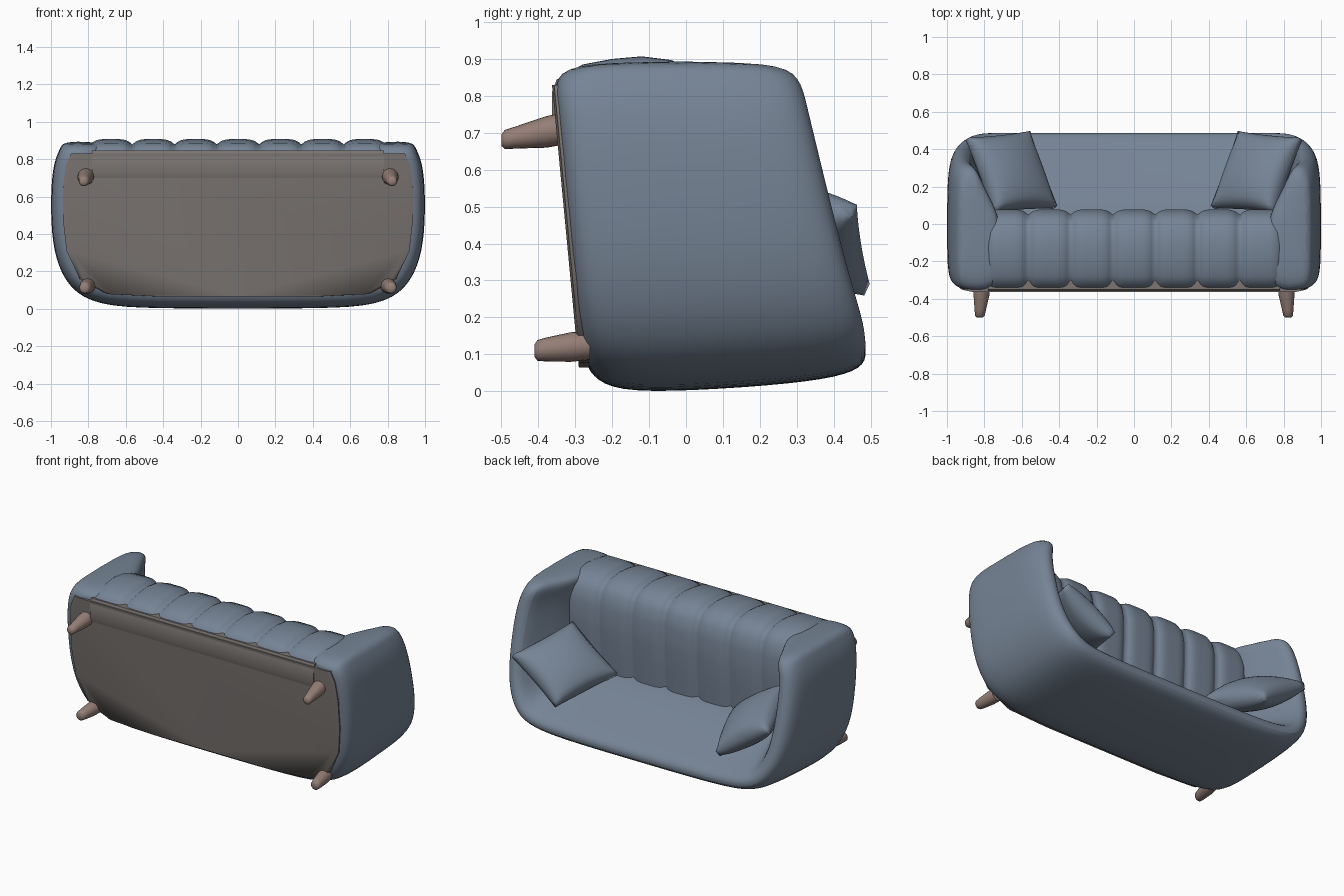
import bpy, bmesh, math
from mathutils import Vector

if "Cube" in bpy.data.objects:
    bpy.data.objects.remove(bpy.data.objects["Cube"])

# The sofa lies on its back: its "up" is +y and its "front" is +z.

def material(name, rgb):
    m = bpy.data.materials.new(name)
    m.diffuse_color = (*rgb, 1)
    m.use_nodes = True
    m.node_tree.nodes["Principled BSDF"].inputs["Base Color"].default_value = m.diffuse_color
    return m

FABRIC = material("fabric", (0.18, 0.23, 0.30))
LINING = material("lining", (0.20, 0.18, 0.17))
WOOD = material("wood", (0.30, 0.21, 0.18))

def loft(name, rings, mat, subsurf=0, angle=60):
    """Skin closed rings of equal length and cap both ends."""
    bm = bmesh.new()
    vs = [[bm.verts.new(p) for p in r] for r in rings]
    n = len(rings[0])
    for a, b in zip(vs, vs[1:]):
        for i in range(n):
            j = (i + 1) % n
            bm.faces.new((a[i], a[j], b[j], b[i]))
    bm.faces.new(vs[0])
    bm.faces.new(vs[-1])
    bmesh.ops.recalc_face_normals(bm, faces=bm.faces)
    me = bpy.data.meshes.new(name)
    bm.to_mesh(me)
    bm.free()
    ob = bpy.data.objects.new(name, me)
    bpy.context.collection.objects.link(ob)
    me.materials.append(mat)
    if subsurf:
        mod = ob.modifiers.new("smooth", 'SUBSURF')
        mod.levels = mod.render_levels = subsurf
    bpy.ops.object.select_all(action='DESELECT')
    ob.select_set(True)
    bpy.context.view_layer.objects.active = ob
    bpy.ops.object.shade_smooth_by_angle(angle=math.radians(angle))
    return ob

def tangent(pts, i):
    return (pts[min(i + 1, len(pts) - 1)] - pts[max(i - 1, 0)]).normalized()

def under(z):
    return -0.28 - 0.095 * z

# Arms and back: one U-shaped wall, swept around the outer plan (x, z)
half = [(0.955, 0.85), (0.985, 0.78), (1.0, 0.65), (1.0, 0.45), (0.98, 0.27),
        (0.905, 0.105), (0.75, 0.015), (0.45, 0.0)]
plan = [Vector(p) for p in half + [(0, 0)] + [(-x, z) for x, z in reversed(half)]]
rings = []
for i, p in enumerate(plan):
    t = tangent(plan, i)
    inward = Vector((t.y, -t.x))
    if inward.dot(Vector((0, 0.5)) - p) < 0:
        inward = -inward
    if p.y > 0.5:                  # arms run straight at the front
        inward = Vector((-math.copysign(1, p.x), 0))
    k = abs(inward.y)              # 0 on the arms, 1 on the back
    b, top = under(p.y), min(0.52 - 0.24 * p.y, 0.493)
    section = [(0.07 + 0.02 * k, b), (0.02 + 0.02 * k, b + 0.025), (0.0, b + 0.09),
               (0.0, 0.0), (0.02 * k, top - 0.20), (0.01 + 0.035 * k, top - 0.05),
               (0.06 + 0.02 * k, top), (0.12 + 0.02 * k, top - 0.01),
               (0.16 + 0.03 * k, top - 0.12), (0.24 + 0.12 * k, 0.06),
               (0.26 + 0.09 * k, -0.1), (0.26 + 0.04 * k, b)]
    rings.append([Vector((p.x + inward.x * d, h, p.y + inward.y * d)) for d, h in section])

def end_ring(ring):
    c = sum(ring, Vector()) / len(ring)
    return [c + (v - c) * 0.8 + Vector((0, 0, 0.045)) for v in ring]

rings = [end_ring(rings[0])] + rings + [end_ring(rings[-1])]
loft("arms_and_back", rings, FABRIC, subsurf=2)

# Seat: a rounded profile (y, z) swept across x, pinched in at each channel seam
prof = [(-0.27, 0.20), (-0.325, 0.70), (-0.345, 0.80), (-0.34, 0.85), (-0.28, 0.885),
        (-0.20, 0.90), (-0.12, 0.907), (-0.04, 0.897), (0.025, 0.87), (0.06, 0.82),
        (0.078, 0.74), (0.078, 0.60), (0.07, 0.45), (0.06, 0.32), (0.05, 0.18)]
prof = [Vector(p) for p in prof]
W, PER = 0.226, 12
rings = []
for s in range(7 * PER + 1):
    x = -3.5 * W + W * s / PER
    groove = 0.028 * (1 - abs(math.sin(math.pi * s / PER))) ** 2.5
    ring = []
    for i, p in enumerate(prof):
        t = tangent(prof, i)
        q = p - Vector((-t.y, t.x)) * (groove if i > 2 else 0)
        ring.append((x, q.x, q.y))
    rings.append(ring)
loft("channelled_seat", rings, FABRIC, angle=80)

# Underside panel following the plan of the wall
outline = [Vector((p.x * 0.935, 0, 0.065 + p.y * 0.90)) for p in plan]
loft("underside_panel",
     [[Vector((v.x * s, under(v.z) + dy, v.z)) for v in outline]
      for s, dy in ((1, 0.05), (1, 0.002), (0.97, -0.004))], LINING)

# Front rail beneath the seat
loft("front_rail",
     [[(x, -0.30, 0.69), (x, -0.355, 0.70), (x, -0.363, 0.73), (x, -0.363, 0.81),
       (x, -0.35, 0.845), (x, -0.30, 0.845)] for x in (-0.78, 0.78)], LINING)

# Tapered legs
def leg(name, base, tip, r0, r1):
    base, tip = Vector(base), Vector(tip)
    rows = ((0, r0), (0.35, r0), (0.8, r1 * 1.15), (0.95, r1), (1, r1 * 0.6))
    loft(name, [[base.lerp(tip, f) + Vector((r * math.cos(a), 0, r * math.sin(a)))
                 for a in [math.tau * i / 20 for i in range(20)]] for f, r in rows], WOOD)

for side, sx in (("right", 1), ("left", -1)):
    leg("front_leg_" + side, (0.81 * sx, -0.31, 0.715), (0.825 * sx, -0.50, 0.68), 0.043, 0.026)
    leg("back_leg_" + side, (0.80 * sx, -0.26, 0.125), (0.82 * sx, -0.41, 0.11), 0.040, 0.028)

# Scatter pillows leaning in the corners: puffed quads with pinched edges
def pillow(name, corners, puff):
    a, b, c, d = [Vector(p) for p in corners]
    n = (c - a).cross(d - b).normalized()
    N = 18
    rings = []
    for i in range(N + 1):
        u = i / N
        pu = 2 * u - 1
        front, back = [], []
        for j in range(N + 1):
            v = j / N
            pv = 2 * v - 1
            # edges bow inward slightly between the corners
            uu = 0.5 + 0.5 * pu * (1 - 0.03 * (1 - pv * pv))
            vv = 0.5 + 0.5 * pv * (1 - 0.03 * (1 - pu * pu))
            p = a.lerp(b, uu).lerp(d.lerp(c, uu), vv)
            h = 0.02 + puff * ((1 - pu * pu) * (1 - pv * pv)) ** 0.5
            front.append(p + n * h)
            back.append(p - n * h)
        rings.append(front + back[::-1])
    loft(name, rings, FABRIC, angle=80)

quad = [(0.89, 0.455, 0.49), (0.565, 0.49, 0.275), (0.42, 0.09, 0.36), (0.745, 0.07, 0.59)]
pillow("pillow_right", quad, 0.075)
pillow("pillow_left", [(-x, y, z) for x, y, z in quad], 0.075)
